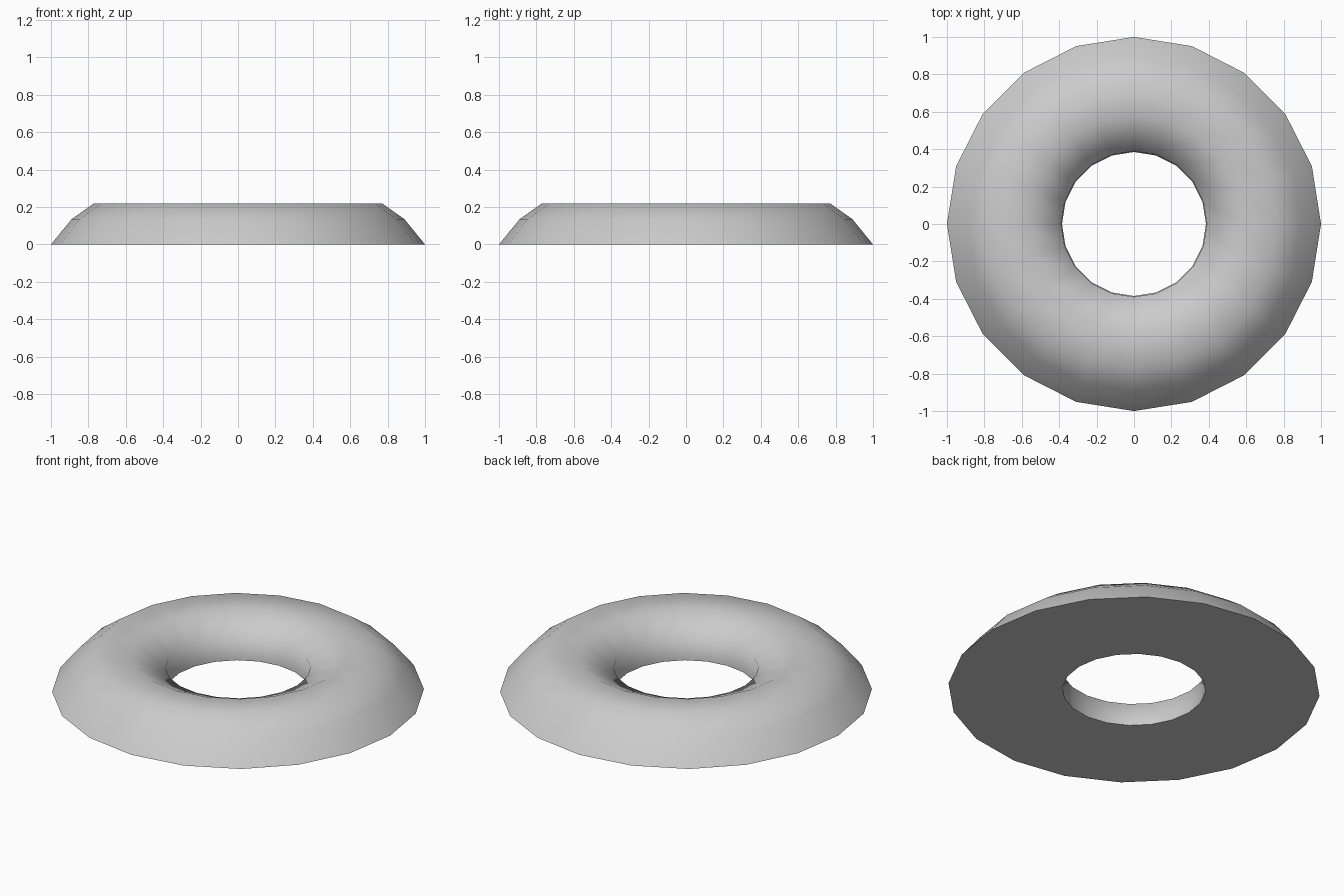
import bpy, bmesh
from math import cos, sin, tau, radians

if "Cube" in bpy.data.objects:
    bpy.data.objects.remove(bpy.data.objects["Cube"])

SIDES = 20
# Cross-section (radius, height): flat base, rounded top
PROFILE = [(1.0, 0.0), (0.89, 0.135), (0.77, 0.22),
           (0.58, 0.22), (0.39, 0.135), (0.385, 0.0)]

# Sweep the section around z into a closed ring
bm = bmesh.new()
rings = [[bm.verts.new((r * cos(tau * i / SIDES), r * sin(tau * i / SIDES), z))
          for r, z in PROFILE] for i in range(SIDES)]
for i in range(SIDES):
    a, b = rings[i], rings[(i + 1) % SIDES]
    for j in range(len(PROFILE)):
        k = (j + 1) % len(PROFILE)
        bm.faces.new((a[j], b[j], b[k], a[k]))
bmesh.ops.recalc_face_normals(bm, faces=bm.faces[:])

mesh = bpy.data.meshes.new("ring")
bm.to_mesh(mesh)
bm.free()
ring = bpy.data.objects.new("ring", mesh)
bpy.context.collection.objects.link(ring)

# Smooth top, crisp base edges
bpy.context.view_layer.objects.active = ring
ring.select_set(True)
bpy.ops.object.shade_smooth_by_angle(angle=radians(80))
